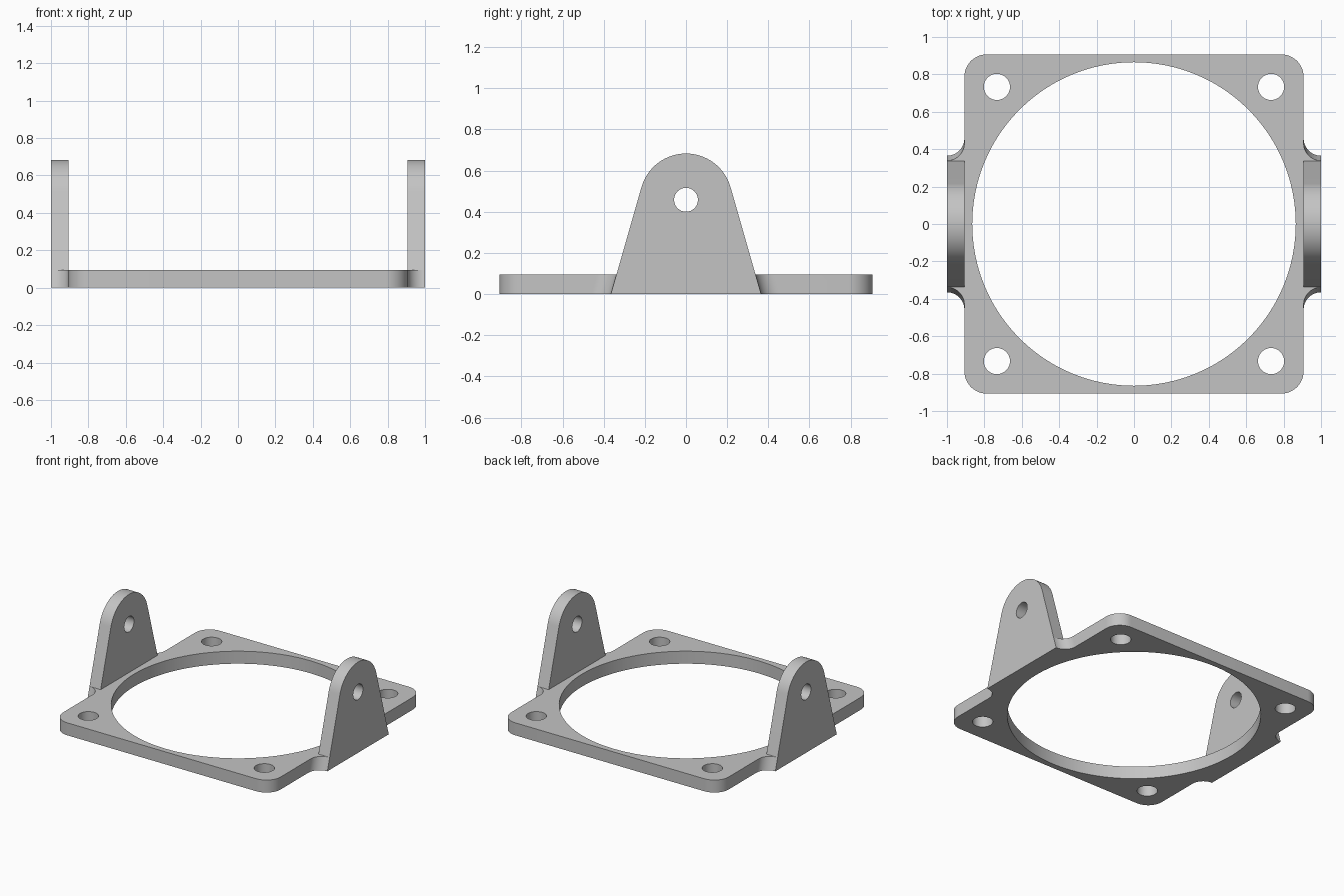
import bpy, bmesh
from math import sin, cos, pi, radians, atan2, acos, hypot

cube = bpy.data.objects.get("Cube")
if cube:
    bpy.data.objects.remove(cube)

HALF, OUTER, THICK = 0.907, 1.0, 0.094       # plate half width, ear face, plate thickness
CORNER, BORE = 0.12, 0.865                   # plate corner radius, main opening
BOLT, BOLT_R = 0.733, 0.07                   # corner bolt holes
FOOT, PIVOT_Z, EAR_R, PIN_R = 0.365, 0.458, 0.225, 0.058

# Ear flank is tangent from its foot to the round top
TANGENT = atan2(-PIVOT_Z, FOOT) + acos(EAR_R / hypot(FOOT, PIVOT_Z))
TOP_FOOT = FOOT - THICK * (FOOT - EAR_R * cos(TANGENT)) / (PIVOT_Z + EAR_R * sin(TANGENT))

bm = bmesh.new()


def arc(cx, cy, r, a, b, n):
    return [(cx + r * cos(a + (b - a) * i / n), cy + r * sin(a + (b - a) * i / n))
            for i in range(n + 1)]


def circle(cx, cy, r, n):
    return arc(cx, cy, r, 0, 2 * pi, n)[:-1]


def loop(points, place):
    return [bm.verts.new(place(*p)) for p in points]


def wall(a, b, closed=True):
    for i in range(len(a) if closed else len(a) - 1):
        j = (i + 1) % len(a)
        bm.faces.new((a[i], a[j], b[j], b[i]))


def cap(loops):
    edges = []
    for vs in loops:
        for i, v in enumerate(vs):
            pair = (v, vs[(i + 1) % len(vs)])
            edges.append(bm.edges.get(pair) or bm.edges.new(pair))
    bmesh.ops.triangle_fill(bm, use_beauty=True, use_dissolve=False, edges=edges)


def outline(foot):
    """Half outline on +x, then turned half round: corner, fillet, ear, fillet, corner."""
    r, c = OUTER - HALF, HALF - CORNER
    upper = arc(OUTER, foot + r, r, 1.5 * pi, pi, 12)
    upper += arc(c, c, CORNER, 0, pi / 2, 12)
    right = [(x, -y) for x, y in reversed(upper)] + upper
    return right + [(-x, -y) for x, y in right]


# Plate walls and openings
low = loop(outline(FOOT), lambda x, y: (x, y, 0))
high = loop(outline(TOP_FOOT), lambda x, y: (x, y, THICK))
wall(low, high)
low_loops, high_holes = [low], []
holes = [circle(0, 0, BORE, 96)]
holes += [circle(sx * BOLT, sy * BOLT, BOLT_R, 32) for sx in (-1, 1) for sy in (-1, 1)]
for pts in holes:
    a = loop(pts, lambda x, y: (x, y, 0))
    b = loop(pts, lambda x, y: (x, y, THICK))
    wall(a, b)
    low_loops.append(a)
    high_holes.append(b)
cap(low_loops)

# Plate top, cut back to leave room for the ears
half = len(high) // 2
top = []
for k, s in enumerate((1, -1)):
    side = high[k * half:(k + 1) * half]
    mid = half // 2
    inner = loop([(s * HALF, -s * TOP_FOOT), (s * HALF, s * TOP_FOOT)],
                 lambda x, y: (x, y, THICK))
    top += side[:mid] + inner + side[mid:]
cap([top] + high_holes)

# Upright ears with pivot holes
profile = [(TOP_FOOT, THICK)] + arc(0, PIVOT_Z, EAR_R, TANGENT, pi - TANGENT, 32)
profile.append((-TOP_FOOT, THICK))
pin = circle(0, PIVOT_Z, PIN_R, 32)
for s in (-1, 1):
    rims = []
    for x in (s * HALF, s * OUTER):
        place = lambda y, z: (x, y, z)
        rims.append((loop(profile, place), loop(pin, place)))
    wall(rims[0][0], rims[1][0], closed=False)
    wall(rims[0][1], rims[1][1])
    for rim in rims:
        cap(rim)

# Weld everything into one solid
bmesh.ops.remove_doubles(bm, verts=bm.verts, dist=0.0001)
bmesh.ops.recalc_face_normals(bm, faces=bm.faces)
mesh = bpy.data.meshes.new("mounting_bracket")
bm.to_mesh(mesh)
bm.free()
bracket = bpy.data.objects.new("mounting_bracket", mesh)
bpy.context.collection.objects.link(bracket)

grey = bpy.data.materials.new("plain_grey")
grey.use_nodes = True
color = (0.55, 0.55, 0.55, 1)
grey.diffuse_color = color
grey.node_tree.nodes["Principled BSDF"].inputs["Base Color"].default_value = color
mesh.materials.append(grey)

bpy.ops.object.select_all(action='DESELECT')
bracket.select_set(True)
bpy.context.view_layer.objects.active = bracket
bpy.ops.object.shade_smooth_by_angle(angle=radians(30))
